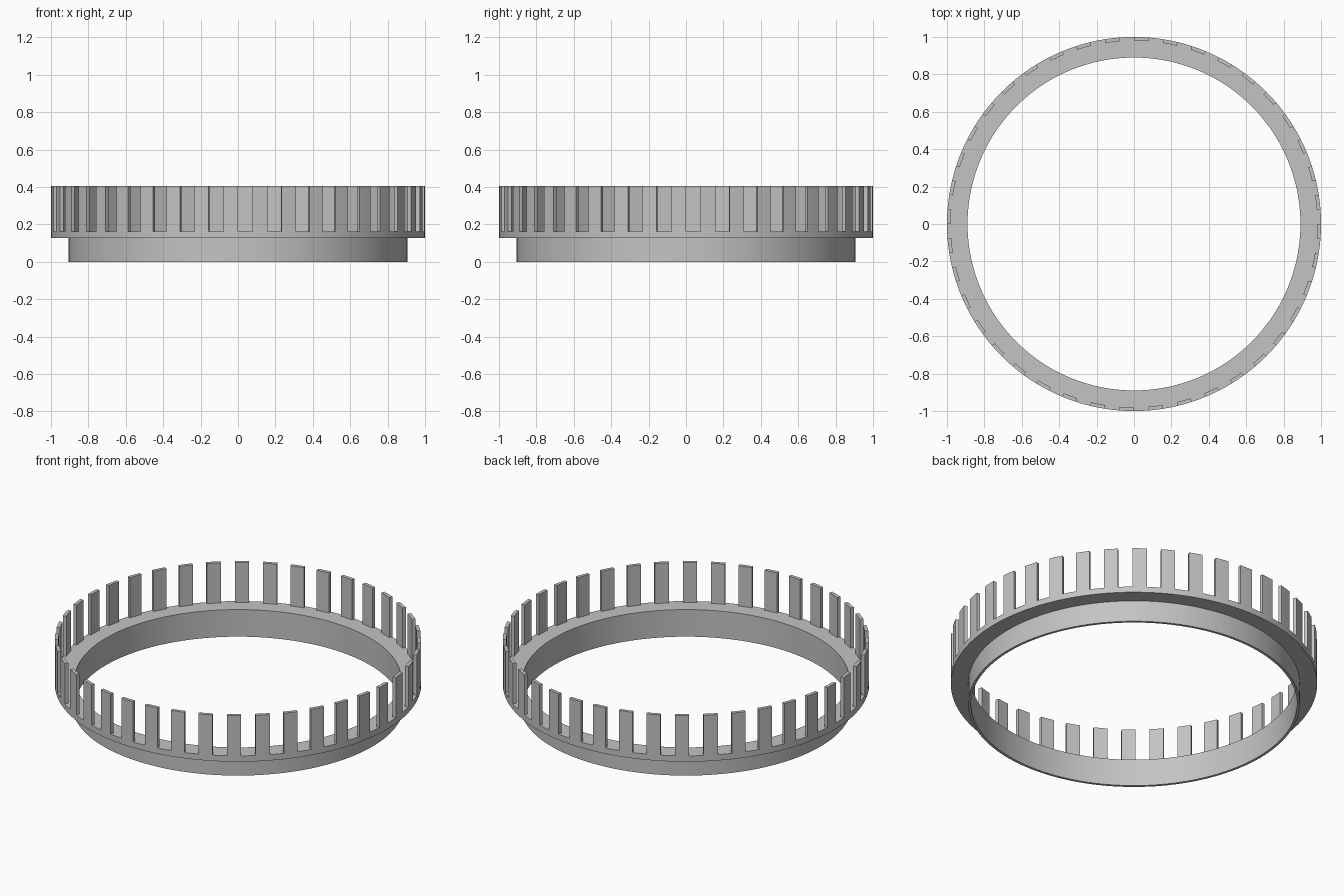
import bpy, bmesh, math

cube = bpy.data.objects.get("Cube")
if cube:
    bpy.data.objects.remove(cube, do_unlink=True)

grey = bpy.data.materials.new("plain grey")
grey.use_nodes = True
colour = (0.55, 0.55, 0.55, 1)
grey.diffuse_color = colour
grey.node_tree.nodes["Principled BSDF"].inputs["Base Color"].default_value = colour

TEETH = 40
PITCH = 2 * math.pi / TEETH
R_OUT, R_TOOTH, R_COLLAR, R_BORE = 1.0, 0.98, 0.905, 0.89
Z_RIM, Z_SEAT, Z_TOP = 0.128, 0.163, 0.405


def sweep(bm, profile, start, angle, steps):
    """Sweep a closed (radius, z) profile about z; a full turn closes on itself."""
    full = angle > 6.28
    rings = []
    for i in range(steps if full else steps + 1):
        a = start + angle * i / steps
        rings.append([bm.verts.new((r * math.cos(a), r * math.sin(a), z)) for r, z in profile])
    n = len(profile)
    for i in range(steps):
        a, b = rings[i], rings[(i + 1) % len(rings)]
        for j in range(n):
            k = (j + 1) % n
            bm.faces.new((a[j], b[j], b[k], a[k]))
    if not full:
        bm.faces.new(rings[0])
        bm.faces.new(rings[-1][::-1])


def finish(name, bm):
    bmesh.ops.recalc_face_normals(bm, faces=bm.faces)
    mesh = bpy.data.meshes.new(name)
    bm.to_mesh(mesh)
    bm.free()
    mesh.materials.append(grey)
    obj = bpy.data.objects.new(name, mesh)
    bpy.context.collection.objects.link(obj)
    bpy.ops.object.select_all(action="DESELECT")
    obj.select_set(True)
    bpy.context.view_layer.objects.active = obj
    bpy.ops.object.shade_smooth_by_angle(angle=math.radians(30))


# Lower collar and the wider flange above it, one stepped section
bm = bmesh.new()
section = [(R_BORE, 0), (R_COLLAR, 0), (R_COLLAR, Z_RIM), (R_OUT, Z_RIM),
           (R_OUT, Z_SEAT), (R_BORE, Z_SEAT)]
sweep(bm, section, 0, 2 * math.pi, TEETH * 4)
finish("flanged_ring", bm)

# Upright teeth, each half a pitch wide, flush with the flange edge
bm = bmesh.new()
tooth = [(R_TOOTH, Z_SEAT), (R_OUT, Z_SEAT), (R_OUT, Z_TOP), (R_TOOTH, Z_TOP)]
for i in range(TEETH):
    sweep(bm, tooth, (i - 0.5) * PITCH, PITCH / 2, 2)
finish("upright_teeth", bm)
